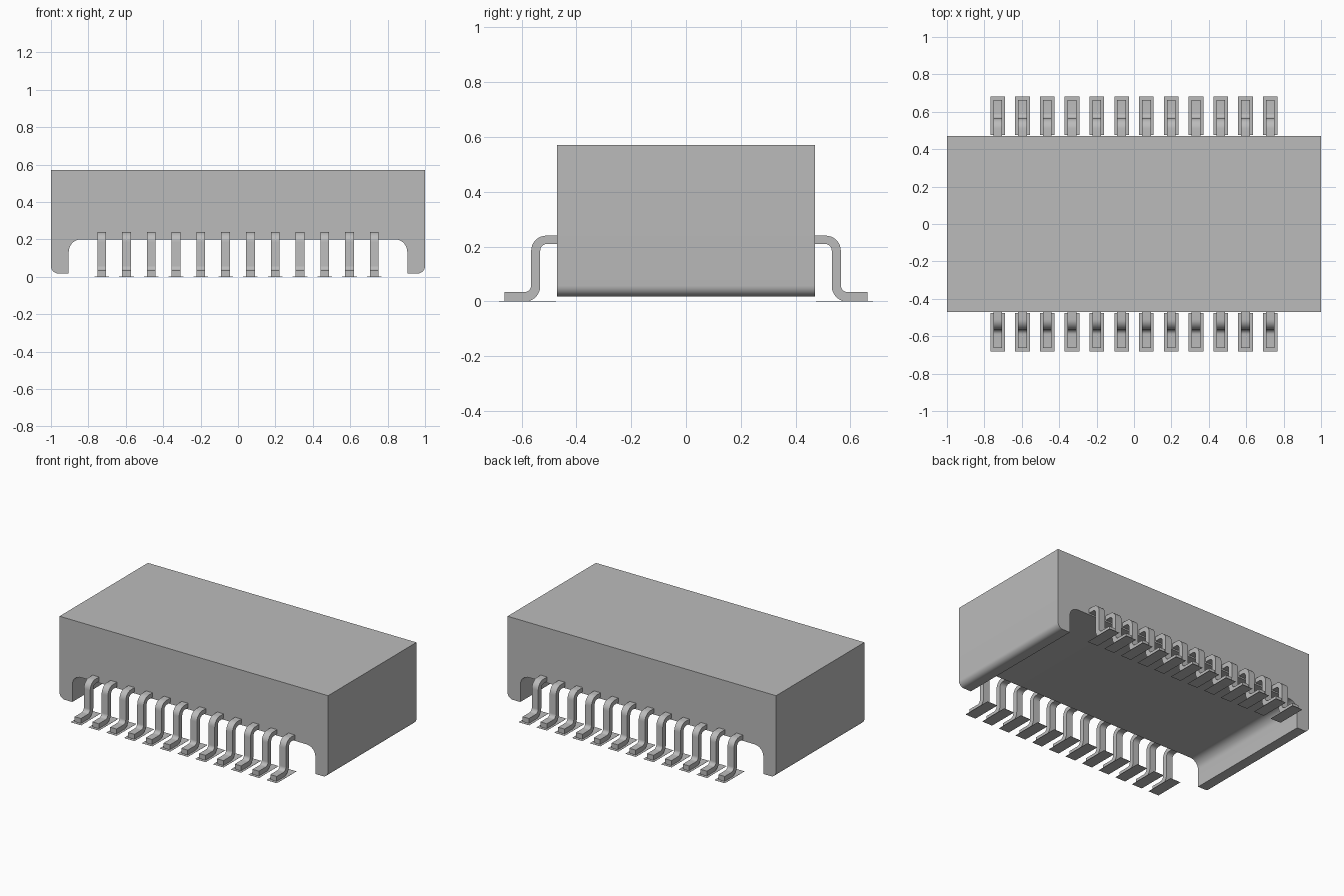
import bpy
import bmesh
import math
from mathutils import Vector

cube = bpy.data.objects.get("Cube")
if cube:
    bpy.data.objects.remove(cube, do_unlink=True)

grey = bpy.data.materials.new("plain_grey")
grey.use_nodes = True
grey.diffuse_color = (0.5, 0.5, 0.5, 1)
grey.node_tree.nodes["Principled BSDF"].inputs["Base Color"].default_value = (0.5, 0.5, 0.5, 1)


def rounded(corners, steps=8):
    """Outline from (u, v, radius) corners, each rounded by an arc."""
    points = []
    for i, (u, v, r) in enumerate(corners):
        p = Vector((u, v))
        if r == 0:
            points.append(p)
            continue
        a = (Vector(corners[i - 1][:2]) - p).normalized()
        b = (Vector(corners[(i + 1) % len(corners)][:2]) - p).normalized()
        # All rounded corners are right angles
        centre = p + (a + b) * r
        for k in range(steps + 1):
            t = math.pi / 2 * k / steps
            points.append(centre - b * r * math.cos(t) - a * r * math.sin(t))
    return points


def extrude_mesh(name, outline, to_3d, direction):
    """Prism made from a flat outline."""
    bm = bmesh.new()
    face = bm.faces.new([bm.verts.new(to_3d(p)) for p in outline])
    result = bmesh.ops.extrude_face_region(bm, geom=[face])
    moved = [g for g in result["geom"] if isinstance(g, bmesh.types.BMVert)]
    bmesh.ops.translate(bm, verts=moved, vec=direction)
    bmesh.ops.recalc_face_normals(bm, faces=bm.faces)
    mesh = bpy.data.meshes.new(name)
    bm.to_mesh(mesh)
    bm.free()
    mesh.materials.append(grey)
    return mesh


def place(name, mesh, x=0):
    obj = bpy.data.objects.new(name, mesh)
    obj.location.x = x
    bpy.context.collection.objects.link(obj)
    return obj


def smooth(obj):
    bpy.ops.object.select_all(action="DESELECT")
    obj.select_set(True)
    bpy.context.view_layer.objects.active = obj
    bpy.ops.object.shade_smooth_by_angle(angle=math.radians(30))


# Housing: block with a rounded channel underneath
half_depth = 0.47
right_half = [(0.905, 0.2, 0.065), (0.905, 0.018, 0), (1, 0.018, 0.04), (1, 0.57, 0)]
left_half = [(-u, v, r) for u, v, r in reversed(right_half)]
housing = place("housing", extrude_mesh(
    "housing", rounded(right_half + left_half),
    lambda p: (p.x, -half_depth, p.y), (0, 2 * half_depth, 0)))
smooth(housing)

# Bent leads and flat solder pads along both long sides
lead_corners = [(0.46, 0.24, 0), (0.565, 0.24, 0.055), (0.565, 0.034, 0.025),
                (0.663, 0.034, 0), (0.663, 0, 0), (0.532, 0, 0.055),
                (0.532, 0.21, 0.025), (0.46, 0.21, 0)]
pad_corners = [(0.475, 0, 0), (0.683, 0, 0), (0.683, 0.001, 0), (0.475, 0.001, 0)]
lead_width, pad_width = 0.047, 0.078
count, pitch = 12, 0.1325

for side, sign in (("front", -1), ("back", 1)):
    lead_mesh = extrude_mesh(side + "_lead", rounded(lead_corners),
                             lambda p: (-lead_width / 2, sign * p.x, p.y), (lead_width, 0, 0))
    pad_mesh = extrude_mesh(side + "_pad", rounded(pad_corners),
                            lambda p: (-pad_width / 2, sign * p.x, p.y), (pad_width, 0, 0))
    for i in range(count):
        x = (i - (count - 1) / 2) * pitch
        lead = place(f"{side}_lead_{i + 1}", lead_mesh, x)
        place(f"{side}_pad_{i + 1}", pad_mesh, x)
    smooth(lead)
